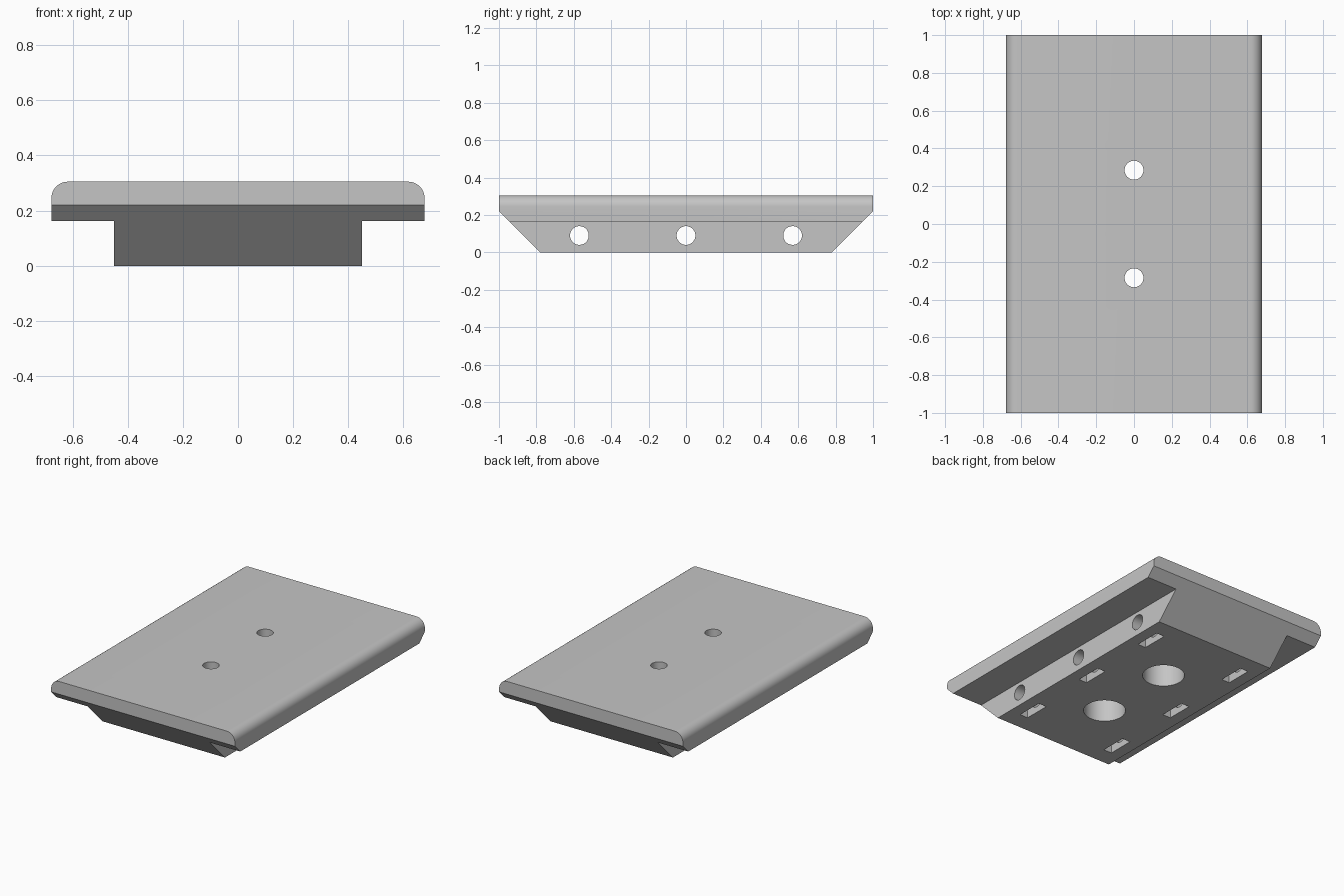
import bpy, bmesh, math
from mathutils import Vector

if "Cube" in bpy.data.objects:
    bpy.data.objects.remove(bpy.data.objects["Cube"], do_unlink=True)

HALF_W, RIB_W, TOP, LEDGE, FOOT_Y = 0.677, 0.45, 0.305, 0.163, 0.78
FILLET = 0.06
ROWS_Y = (-0.57, 0, 0.57)

grey = bpy.data.materials.new("light grey")
grey.use_nodes = True
colour = (0.56, 0.56, 0.56, 1)
grey.diffuse_color = colour
grey.node_tree.nodes["Principled BSDF"].inputs["Base Color"].default_value = colour

# T-shaped profile with rounded top edges, extruded lengthwise
right = [(RIB_W, 0), (RIB_W, LEDGE), (HALF_W, LEDGE)]
for i in range(13):
    a = math.radians(90 * i / 12)
    right.append((HALF_W - FILLET + FILLET * math.cos(a),
                  TOP - FILLET + FILLET * math.sin(a)))
profile = right + [(-x, z) for x, z in reversed(right)]

bm = bmesh.new()
face = bm.faces.new([bm.verts.new((x, -1, z)) for x, z in profile])
ext = bmesh.ops.extrude_face_region(bm, geom=[face])
bmesh.ops.translate(bm, vec=(0, 2, 0),
                    verts=[v for v in ext["geom"] if isinstance(v, bmesh.types.BMVert)])

# 45 degree undercut at both ends
for side in (-1, 1):
    cut = bmesh.ops.bisect_plane(
        bm, geom=bm.verts[:] + bm.edges[:] + bm.faces[:],
        plane_co=Vector((0, side * FOOT_Y, 0)), plane_no=Vector((0, side, -1)),
        clear_outer=True)
    rim = [e for e in cut["geom_cut"] if isinstance(e, bmesh.types.BMEdge)]
    bmesh.ops.contextual_create(bm, geom=rim)
bmesh.ops.recalc_face_normals(bm, faces=bm.faces[:])
mesh = bpy.data.meshes.new("mounting_plate")
bm.to_mesh(mesh)
bm.free()
plate = bpy.data.objects.new("mounting_plate", mesh)
bpy.context.collection.objects.link(plate)
mesh.materials.append(grey)


def subtract(cutter):
    """Cut a helper solid out of the plate and discard it."""
    cutter.hide_render = True
    cutter.data.materials.append(grey)
    bpy.context.view_layer.objects.active = plate
    mod = plate.modifiers.new("cut", "BOOLEAN")
    mod.operation, mod.solver, mod.object = "DIFFERENCE", "EXACT", cutter
    bpy.ops.object.modifier_apply(modifier=mod.name)
    bpy.data.objects.remove(cutter, do_unlink=True)


def drill(radius, length, centre, rotation=(0, 0, 0)):
    bpy.ops.mesh.primitive_cylinder_add(vertices=48, radius=radius, depth=length,
                                        location=centre, rotation=rotation)
    subtract(bpy.context.object)


# Vertical bolt holes with wide counterbores from below
for y in (-0.285, 0.285):
    drill(0.13, 0.4, (0, y, 0))
    drill(0.05, 1, (0, y, 0.2))

# Cross holes and nut slots
for y in ROWS_Y:
    drill(0.05, 2, (0, y, 0.09), (0, math.pi / 2, 0))
    for x in (-0.34, 0.34):
        bpy.ops.mesh.primitive_cube_add(size=1, location=(x, y, 0.04))
        slot = bpy.context.object
        slot.dimensions = (0.06, 0.18, 0.28)
        bpy.ops.object.transform_apply(location=False, rotation=False, scale=True)
        subtract(slot)

# Smooth fillets and bores, crisp edges elsewhere
bpy.ops.object.select_all(action="DESELECT")
plate.select_set(True)
bpy.context.view_layer.objects.active = plate
bpy.ops.object.shade_smooth_by_angle(angle=math.radians(30))
